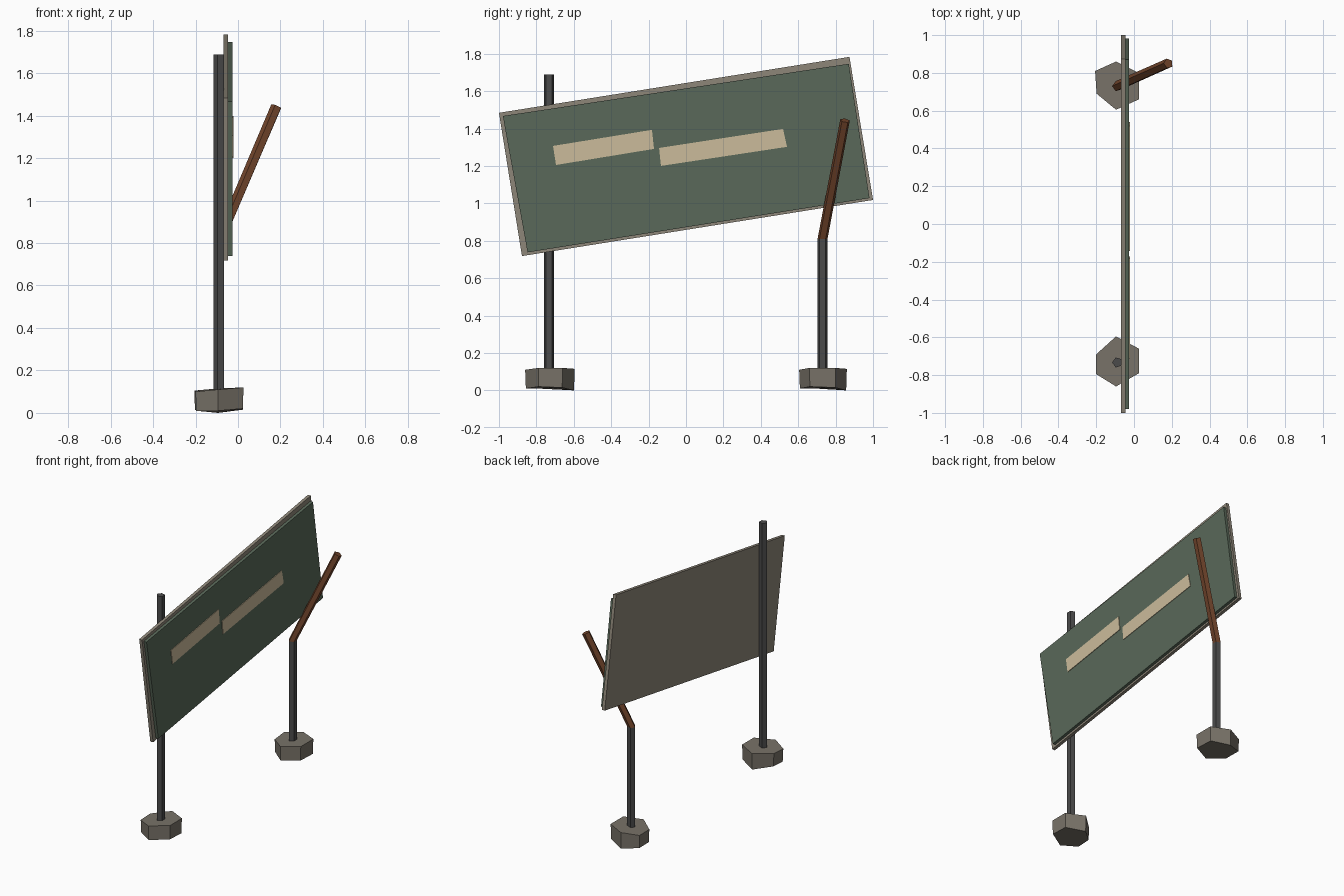
import bpy, bmesh, math
from mathutils import Vector

if "Cube" in bpy.data.objects:
    bpy.data.objects.remove(bpy.data.objects["Cube"])

def material(name, rgb):
    m = bpy.data.materials.new(name)
    m.diffuse_color = (*rgb, 1)
    m.use_nodes = True
    m.node_tree.nodes["Principled BSDF"].inputs["Base Color"].default_value = m.diffuse_color
    return m

ROCK = material("concrete", (0.19, 0.17, 0.14))
STEEL = material("dark_steel", (0.07, 0.07, 0.07))
RUST = material("rust", (0.17, 0.06, 0.025))
FRAME = material("frame_grey", (0.27, 0.24, 0.19))
GREEN = material("panel_green", (0.10, 0.14, 0.10))
CREAM = material("strip_cream", (0.60, 0.50, 0.33))

def loft(name, rings, mat):
    """Flat-shaded solid skinned through equal rings of points and capped."""
    bm = bmesh.new()
    vs = [[bm.verts.new(p) for p in r] for r in rings]
    n = len(rings[0])
    for a, b in zip(vs, vs[1:]):
        for i in range(n):
            j = (i + 1) % n
            bm.faces.new((a[i], a[j], b[j], b[i]))
    bm.faces.new(vs[0])
    bm.faces.new(vs[-1])
    bmesh.ops.recalc_face_normals(bm, faces=bm.faces)
    me = bpy.data.meshes.new(name)
    bm.to_mesh(me)
    bm.free()
    me.materials.append(mat)
    ob = bpy.data.objects.new(name, me)
    bpy.context.collection.objects.link(ob)
    return ob

def plate(name, x0, x1, corners, mat):
    """Board given by its (y, z) corners, thick along x."""
    return loft(name, [[(x, y, z) for y, z in corners] for x in (x0, x1)], mat)

def ring(center, r, axis=Vector((0, 0, 1))):
    """Pentagon around center, perpendicular to axis."""
    q = Vector((0, 0, 1)).rotation_difference(axis)
    angles = [math.pi + i * math.tau / 5 for i in range(5)]
    return [Vector(center) + q @ Vector((r * math.cos(a), r * math.sin(a), 0)) for a in angles]

def footing(name, outline, tops, bottoms):
    """Rough six-sided concrete block."""
    c = sum((Vector(p) for p in outline), Vector((0, 0))) / 6
    low = [c + (Vector(p) - c) * 0.97 for p in outline]
    loft(name, [[(p.x, p.y, z) for p, z in zip(low, bottoms)],
                [(x, y, z) for (x, y), z in zip(outline, tops)]], ROCK)

# Concrete footings
tops = (0.105, 0.115, 0.12, 0.12, 0.11, 0.10)
bottoms = (0.015, 0.0, 0.015, 0.02, 0.01, 0.01)
footing("far_footing", [(-.206, .81), (-.095, .86), (.026, .80),
                        (.026, .66), (-.095, .605), (-.198, .69)], tops, bottoms)
footing("near_footing", [(-.20, -.69), (-.095, -.595), (.026, -.66),
                         (.026, -.79), (-.095, -.86), (-.20, -.795)], tops, bottoms)

# Posts: one whole, one snapped over with a rusty bent upper part
R = 0.028
near, far = (-0.088, -0.733), (-0.088, 0.73)
loft("near_post", [ring((*near, 0.06), R), ring((*near, 1.688), R)], STEEL)
loft("far_post_stump", [ring((*far, 0.06), R), ring((*far, 0.81), R)], STEEL)
joint, tip = Vector((*far, 0.81)), Vector((0.182, 0.85, 1.443))
loft("bent_post_top", [ring(joint, R), ring(tip, 0.027, tip - joint)], RUST)

# Tilted sign: backing board, green face and two blank strips
plate("backing_board", -0.068, -0.046,
      [(-1.0, 1.484), (0.874, 1.783), (1.0, 1.018), (-0.877, 0.718)], FRAME)
plate("green_panel", -0.048, -0.026,
      [(-.979, 1.467), (.870, 1.746), (.981, 1.028), (-.847, .738)], GREEN)
plate("short_strip", -0.03, -0.022,
      [(-.711, 1.307), (-.182, 1.393), (-.171, 1.291), (-.695, 1.205)], CREAM)
plate("long_strip", -0.03, -0.022,
      [(-.144, 1.296), (.519, 1.398), (.54, 1.302), (-.134, 1.20)], CREAM)
